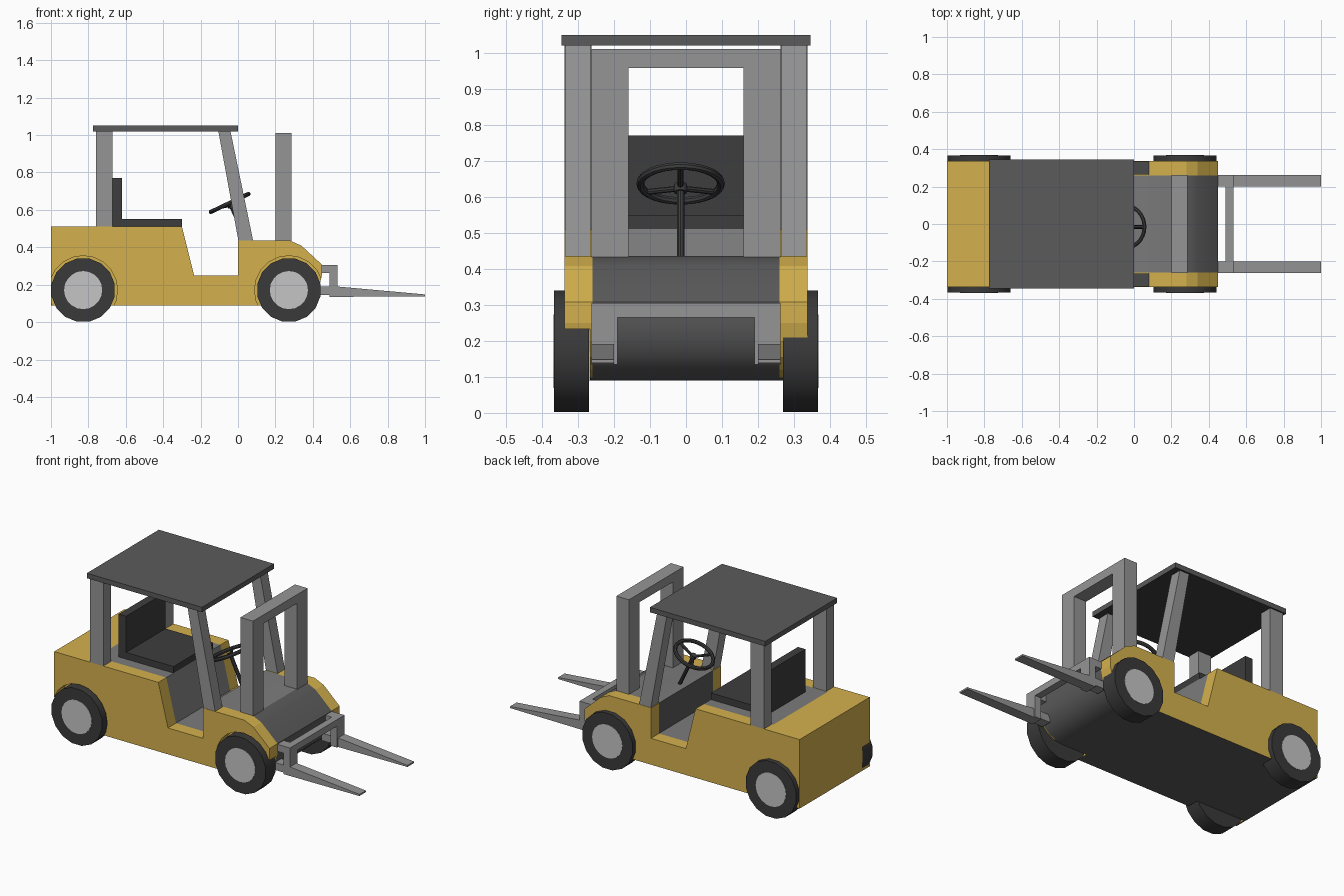
import bpy, bmesh, math
from mathutils import Vector, Matrix

if "Cube" in bpy.data.objects:
    bpy.data.objects.remove(bpy.data.objects["Cube"])


def material(name, r, g, b):
    m = bpy.data.materials.new(name)
    m.diffuse_color = (r, g, b, 1)
    m.use_nodes = True
    m.node_tree.nodes["Principled BSDF"].inputs["Base Color"].default_value = m.diffuse_color
    return m


YELLOW = material("yellow paint", 0.66, 0.44, 0.075)
LIGHT = material("steel grey", 0.30, 0.30, 0.30)
MID = material("mid grey", 0.20, 0.20, 0.20)
DARK = material("dark grey", 0.105, 0.105, 0.105)
BLACK = material("seat black", 0.047, 0.047, 0.047)
TYRE = material("tyre black", 0.042, 0.042, 0.042)
HUB = material("hub silver", 0.56, 0.56, 0.56)


def finish(name, bm, *mats):
    bmesh.ops.recalc_face_normals(bm, faces=bm.faces)
    me = bpy.data.meshes.new(name)
    bm.to_mesh(me)
    bm.free()
    for m in mats:
        me.materials.append(m)
    ob = bpy.data.objects.new(name, me)
    bpy.context.collection.objects.link(ob)
    return ob


def activate(ob):
    bpy.ops.object.select_all(action='DESELECT')
    ob.select_set(True)
    bpy.context.view_layer.objects.active = ob


def smooth(ob):
    activate(ob)
    bpy.ops.object.shade_smooth_by_angle(angle=math.radians(32))


def extrude(name, profile, y0, y1, *mats):
    """Side profile (x, z) pulled from y0 to y1."""
    bm = bmesh.new()
    f = bm.faces.new([bm.verts.new((x, y0, z)) for x, z in profile])
    out = bmesh.ops.extrude_face_region(bm, geom=[f])
    for v in out["geom"]:
        if isinstance(v, bmesh.types.BMVert):
            v.co.y = y1
    return finish(name, bm, *mats)


def box(name, x0, x1, y0, y1, z0, z1, *mats):
    return extrude(name, [(x0, z0), (x1, z0), (x1, z1), (x0, z1)], y0, y1, *mats)


def rod(name, a, b, r, sides, mat, turn=0.0):
    """Cylinder from a to b."""
    a, b = Vector(a), Vector(b)
    d = b - a
    bm = bmesh.new()
    bmesh.ops.create_cone(bm, cap_ends=True, segments=sides, radius1=r, radius2=r, depth=d.length)
    bm.transform(Matrix.Translation((a + b) / 2) @ d.to_track_quat('Z', 'Y').to_matrix().to_4x4()
                 @ Matrix.Rotation(turn, 4, 'Z'))
    return finish(name, bm, mat)


def paint(ob, rule):
    for p in ob.data.polygons:
        p.material_index = rule(p)


# Body outline: nose curves under between the front wheels
upper = [(-0.235, 0.25), (0, 0.25), (0, 0.435), (0.28, 0.435), (0.34, 0.408), (0.448, 0.308), (0.448, 0.25)]
nose = [(0.437, 0.2), (0.415, 0.155), (0.38, 0.12), (0.335, 0.098), (0.29, 0.09)]
WHEELS = {"rear": (-0.828, 0.171), "front": (0.272, 0.171)}

# Centre of the body: hood, floor and seat deck
core = extrude("body_core", [(-0.77, 0.09), (-0.77, 0.51), (-0.30, 0.51)] + upper + nose,
               -0.26, 0.26, MID, DARK)
paint(core, lambda p: 0 if p.normal.z > 0.99 or (p.center.x < -0.2 and p.normal.z > -0.5) else 1)
smooth(core)

# Solid yellow counterweight
rear = box("counterweight", -1, -0.77, -0.26, 0.26, 0.09, 0.51, YELLOW, DARK)
paint(rear, lambda p: 1 if p.normal.z < -0.9 else 0)

for side, s in (("left", 1), ("right", -1)):
    # Yellow side panels with wheel recesses
    panel = extrude("side_panel_" + side, [(-1, 0.09), (-1, 0.51), (-0.30, 0.51)] + upper + nose,
                    s * 0.26, s * 0.337, YELLOW, DARK)
    for end, (x, z) in WHEELS.items():
        cutter = rod("arch_cutter", (x, s * 0.266, z), (x, s * 0.5, z), 0.184, 20, YELLOW)
        cutter.hide_render = True
        activate(panel)
        mod = panel.modifiers.new("arch", 'BOOLEAN')
        mod.operation = 'DIFFERENCE'
        mod.solver = 'EXACT'
        mod.object = cutter
        bpy.ops.object.modifier_apply(modifier=mod.name)
        bpy.data.objects.remove(cutter)
    paint(panel, lambda p: 1 if p.normal.z < -0.9 and p.center.z < 0.1 else 0)

    # Wheels
    for end, (x, z) in WHEELS.items():
        smooth(rod(f"{end}_tyre_{side}", (x, s * 0.27, z), (x, s * 0.366, z), 0.172, 16, TYRE, math.pi / 16))
        rod(f"{end}_hub_{side}", (x, s * 0.3, z), (x, s * 0.368, z), 0.102, 20, HUB)

    # Cab posts
    box("rear_post_" + side, -0.76, -0.67, s * 0.262, s * 0.337, 0.51, 1.02, LIGHT)
    extrude("front_post_" + side, [(0.003, 0.43), (0.082, 0.43), (-0.04, 1.02), (-0.105, 1.02)],
            s * 0.265, s * 0.335, LIGHT)

    # Mast leg
    box("mast_leg_" + side, 0.2, 0.285, s * 0.16, s * 0.262, 0.42, 1.01, LIGHT)

    # Fork with its carriage upright and brackets
    box("carriage_upright_" + side, 0.49, 0.533, s * 0.19, s * 0.262, 0.135, 0.305, LIGHT)
    box("upper_bracket_" + side, 0.44, 0.49, s * 0.2, s * 0.262, 0.262, 0.305, LIGHT)
    box("lower_bracket_" + side, 0.42, 0.49, s * 0.2, s * 0.262, 0.145, 0.19, LIGHT)
    extrude("fork_" + side, [(0.533, 0.135), (1, 0.138), (1, 0.148), (0.533, 0.19)],
            s * 0.2, s * 0.262, LIGHT)

# Cross members
box("mast_crossbar", 0.2, 0.285, -0.16, 0.16, 0.957, 1.01, LIGHT)
box("carriage_bar", 0.49, 0.533, -0.19, 0.19, 0.265, 0.305, LIGHT)

# Roof
roof = box("roof", -0.775, 0, -0.346, 0.346, 1.02, 1.05, DARK, BLACK)
paint(roof, lambda p: 1 if p.normal.z < -0.9 else 0)

# Seat
box("seat_cushion", -0.62, -0.30, -0.19, 0.19, 0.505, 0.55, BLACK)
box("seat_back", -0.67, -0.62, -0.19, 0.19, 0.505, 0.77, BLACK)

# Steering wheel, spokes and column
centre = Vector((-0.045, -0.015, 0.637))
tilt = Matrix.Rotation(math.radians(-25.5), 4, 'Y')
bpy.ops.mesh.primitive_torus_add(major_segments=28, minor_segments=8, major_radius=0.112, minor_radius=0.011,
                                 location=centre, rotation=tilt.to_euler())
rim = bpy.context.object
rim.name = "steering_wheel"
rim.data.materials.append(BLACK)
smooth(rim)
hub = centre + tilt @ Vector((0, 0, -0.015))
for i in range(3):
    a = math.radians(120 * i)
    tip = centre + tilt @ Vector((math.cos(a) * 0.11, math.sin(a) * 0.11, 0))
    rod(f"steering_spoke_{i + 1}", hub, tip, 0.008, 8, BLACK)
rod("steering_hub", hub + tilt @ Vector((0, 0, -0.012)), hub + tilt @ Vector((0, 0, 0.012)), 0.018, 12, BLACK)
smooth(rod("steering_column", hub, centre + tilt @ Vector((0, 0, -0.26)), 0.011, 10, BLACK))
